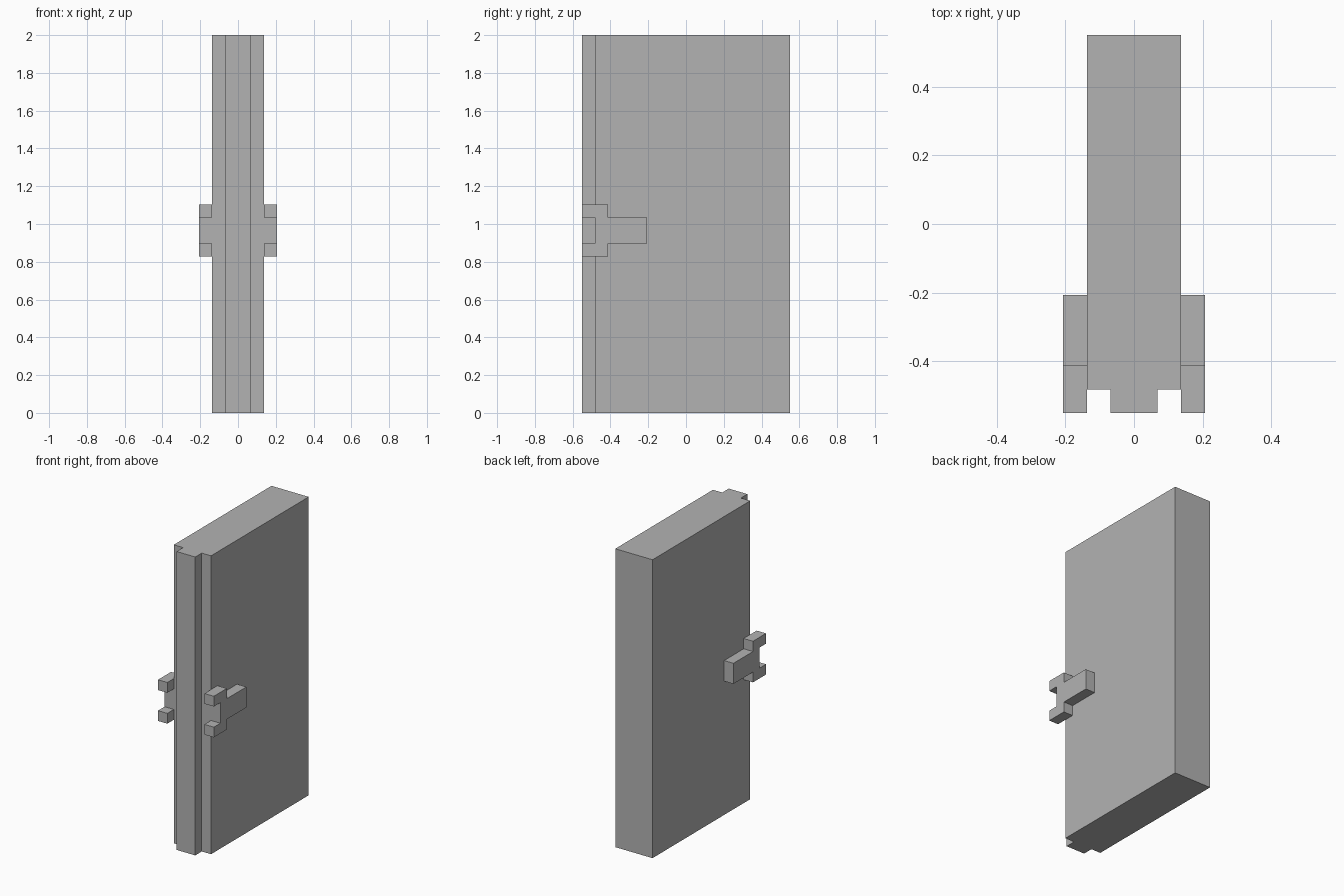
import bpy
import bmesh

cube = bpy.data.objects.get("Cube")
if cube:
    bpy.data.objects.remove(cube, do_unlink=True)

U = 2 / 29  # module: the panel is 29 modules tall

grey = bpy.data.materials.new("plain grey")
grey.use_nodes = True
colour = (0.45, 0.45, 0.45, 1)
grey.diffuse_color = colour
grey.node_tree.nodes["Principled BSDF"].inputs["Base Color"].default_value = colour


def extrude(name, outline, offset):
    """Extrude a closed outline (in modules) along an offset vector."""
    bm = bmesh.new()
    face = bm.faces.new([bm.verts.new([c * U for c in p]) for p in outline])
    moved = bmesh.ops.extrude_face_region(bm, geom=[face])["geom"]
    bmesh.ops.translate(bm, vec=[c * U for c in offset],
                        verts=[g for g in moved if isinstance(g, bmesh.types.BMVert)])
    bmesh.ops.recalc_face_normals(bm, faces=bm.faces)
    mesh = bpy.data.meshes.new(name)
    bm.to_mesh(mesh)
    bm.free()
    mesh.materials.append(grey)
    obj = bpy.data.objects.new(name, mesh)
    bpy.context.collection.objects.link(obj)
    return obj


# Door panel with a tongue along its front edge
half = [(2, 8), (2, -7), (1, -7), (1, -8)]
plan = half + [(-x, y) for x, y in reversed(half)]
extrude("door_panel", [(x, y, 0) for x, y in plan], (0, 0, 29))

# Forked handle on each side, symmetric about its middle height
MID = 14
upper = [(-3, 1), (-6, 1), (-6, 2), (-8, 2), (-8, 1), (-7, 1)]
fork = upper + [(y, -z) for y, z in reversed(upper)]
for name, side in (("left_handle", 1), ("right_handle", -1)):
    extrude(name, [(2 * side, y, MID + z) for y, z in fork], (side, 0, 0))
